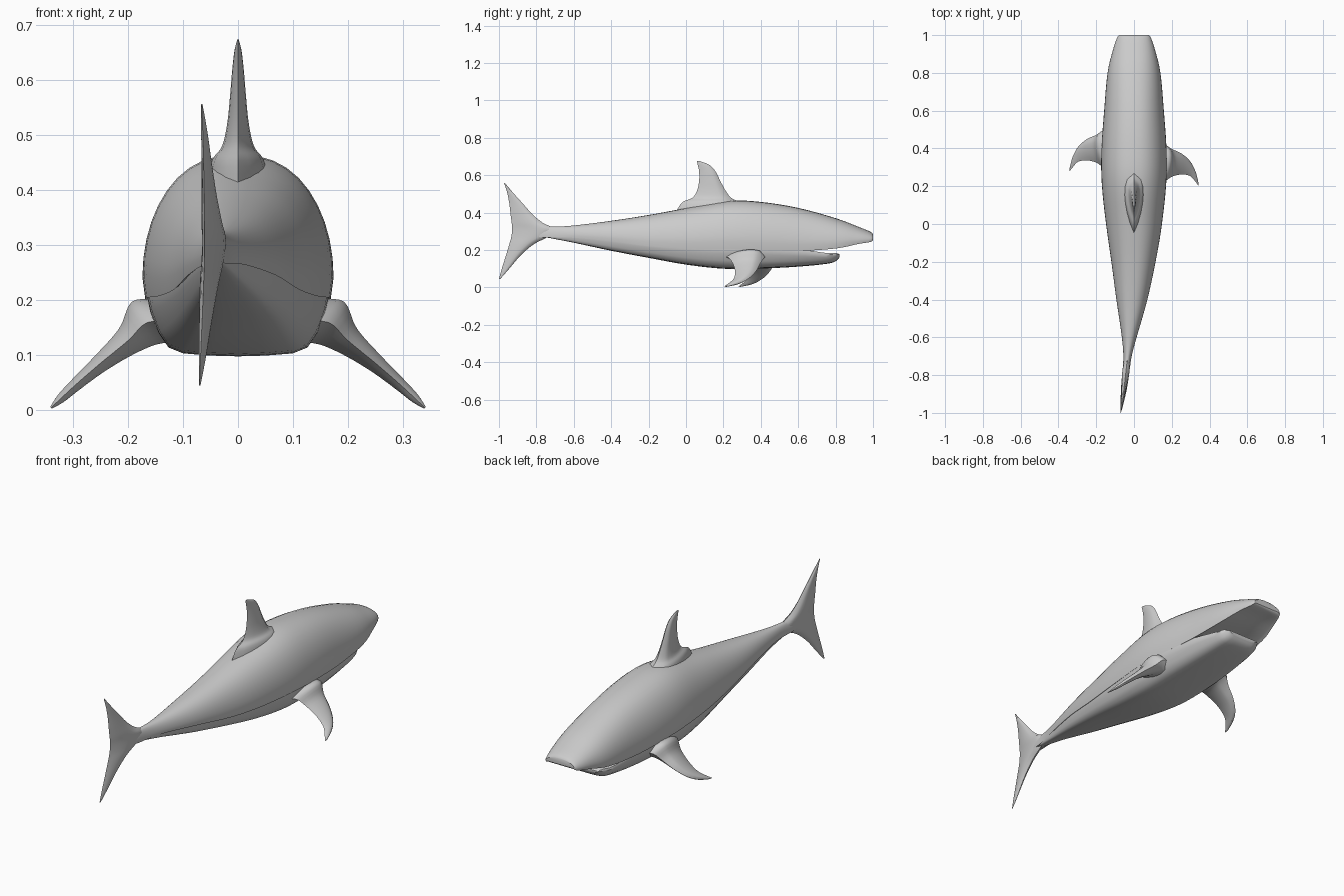
import bpy, bmesh
from math import sin, cos, pi
from mathutils import Vector

if "Cube" in bpy.data.objects:
    bpy.data.objects.remove(bpy.data.objects["Cube"])


def smooth_rows(rows, steps=4):
    """Catmull-Rom interpolation through a short table of stations."""
    out = []
    for i in range(len(rows) - 1):
        a, b, c, d = (rows[max(0, min(len(rows) - 1, i + k))] for k in (-1, 0, 1, 2))
        for s in range(steps):
            t = s / steps
            out.append([0.5 * (2 * q + (r - p) * t + (2 * p - 5 * q + 4 * r - u) * t * t
                               + (3 * q - p - 3 * r + u) * t ** 3)
                        for p, q, r, u in zip(a, b, c, d)])
    return out + [list(rows[-1])]


def bend(p):
    """Swing the tail slightly to the side."""
    x, y, z = p
    return Vector((x - 0.07 * min(y, 0) ** 2, y, z))


def loft(name, rings, angle=40):
    bm = bmesh.new()
    loops = [[bm.verts.new(bend(p)) for p in ring] for ring in rings]
    n = len(loops[0])
    for a, b in zip(loops, loops[1:]):
        for i in range(n):
            j = (i + 1) % n
            bm.faces.new((a[i], a[j], b[j], b[i]))
    bm.faces.new(loops[0])
    bm.faces.new(loops[-1])
    bmesh.ops.recalc_face_normals(bm, faces=bm.faces)
    me = bpy.data.meshes.new(name)
    bm.to_mesh(me)
    bm.free()
    ob = bpy.data.objects.new(name, me)
    bpy.context.collection.objects.link(ob)
    bpy.ops.object.select_all(action='DESELECT')
    bpy.context.view_layer.objects.active = ob
    ob.select_set(True)
    bpy.ops.object.shade_smooth_by_angle(angle=angle * pi / 180)
    return ob


def foil(front, back, half, n=7):
    """Fin section: (chord, thickness) pairs, round in front, sharp behind."""
    ts = [i / n for i in range(n + 1)]
    prof = [2.0 * (t ** 0.5) * (1 - t) ** 0.9 * 0.66 for t in ts]
    side = [(front + (back - front) * t, half * h * 2) for t, h in zip(ts, prof)]
    return side + [(c, -h) for c, h in side[-2:0:-1]]


# Upper body: y, half width, lower edge z, top z
upper = [(1.0, .078, .254, .284), (.985, .09, .243, .298), (.92, .112, .232, .325),
         (.8, .14, .208, .37), (.6, .158, .195, .425), (.4, .172, .2, .457),
         (.22, .171, .205, .463), (0, .148, .208, .424), (-.2, .117, .22, .387),
         (-.4, .082, .246, .356), (-.6, .039, .265, .331), (-.7, .022, .266, .325),
         (-.78, .018, .268, .325), (-.88, .008, .285, .32)]
rings = []
for y, w, ze, zt in smooth_rows(upper):
    zc = ze + .15 * (zt - ze)
    arc = [(w * (1 if c > 0 else -1) * abs(c) ** .85, y, zc + (zt - zc) * s)
           for c, s in ((cos(pi * i / 20), sin(pi * i / 20)) for i in range(21))]
    lip = .06 * (zt - ze)
    under = [(-.97 * w, y, ze), (-.85 * w, y, ze + lip), (0, y, ze + lip),
             (.85 * w, y, ze + lip), (.97 * w, y, ze)]
    rings.append(arc + under)
loft("upper_body", rings)

# Belly and lower jaw: y, half width, bottom z, top z
lower = [(.822, .085, .162, .176), (.8, .105, .14, .184), (.75, .124, .126, .184),
         (.6, .148, .111, .205), (.4, .164, .101, .225), (.2, .163, .1, .235),
         (0, .14, .122, .24), (-.2, .109, .158, .25), (-.4, .075, .196, .27),
         (-.6, .035, .239, .285), (-.74, .016, .266, .29)]
rings = []
for y, w, zb, zt in smooth_rows(lower):
    h = zt - zb
    half = [(.97, 1), (1, .85), (.96, .6), (.87, .32), (.76, .12), (.6, .04), (.3, .01)]
    right = [(w * u, y, zb + h * v) for u, v in half]
    left = [(-x, yy, z) for x, yy, z in reversed(right)]
    rings.append(right + [(0, y, zb)] + left)
loft("belly_and_jaw", rings)

# Dorsal fin: z, front y, back y, half thickness
dorsal = [(.41, .32, -.05, .055), (.455, .285, -.02, .045), (.48, .24, .035, .028),
          (.52, .21, .06, .019), (.57, .183, .07, .014), (.62, .158, .07, .01),
          (.655, .125, .063, .006), (.675, .075, .058, .001)]
loft("dorsal_fin", [[(x, y, z) for y, x in foil(f, b, t)]
                    for z, f, b, t in smooth_rows(dorsal)])

# Tail fin: z, front y, back y, half thickness
tail = [(.045, -.993, -1.0, .001), (.1, -.945, -.985, .006), (.17, -.885, -.963, .011),
        (.23, -.815, -.945, .015), (.27, -.74, -.934, .017), (.31, -.7, -.93, .018),
        (.345, -.765, -.932, .016), (.39, -.82, -.938, .012), (.45, -.874, -.945, .008),
        (.51, -.928, -.957, .005), (.557, -.967, -.972, .001)]
loft("tail_fin", [[(x, y, z) for y, x in foil(f, b, t)]
                  for z, f, b, t in smooth_rows(tail)])

# Pectoral fins: x, z, front y, back y, half thickness
pectoral = [(.12, .16, .43, .19, .05), (.165, .16, .42, .225, .045),
            (.2, .127, .397, .25, .026), (.25, .086, .374, .262, .016),
            (.295, .047, .335, .255, .011), (.322, .022, .285, .228, .008),
            (.34, .005, .222, .204, .002)]
for label, s, shift in (("right", 1, 0), ("left", -1, .075)):
    loft(label + "_pectoral_fin",
         [[(s * (x + .6 * h), y + shift, z + .8 * h) for y, h in foil(f, b, t)]
          for x, z, f, b, t in smooth_rows(pectoral)])
